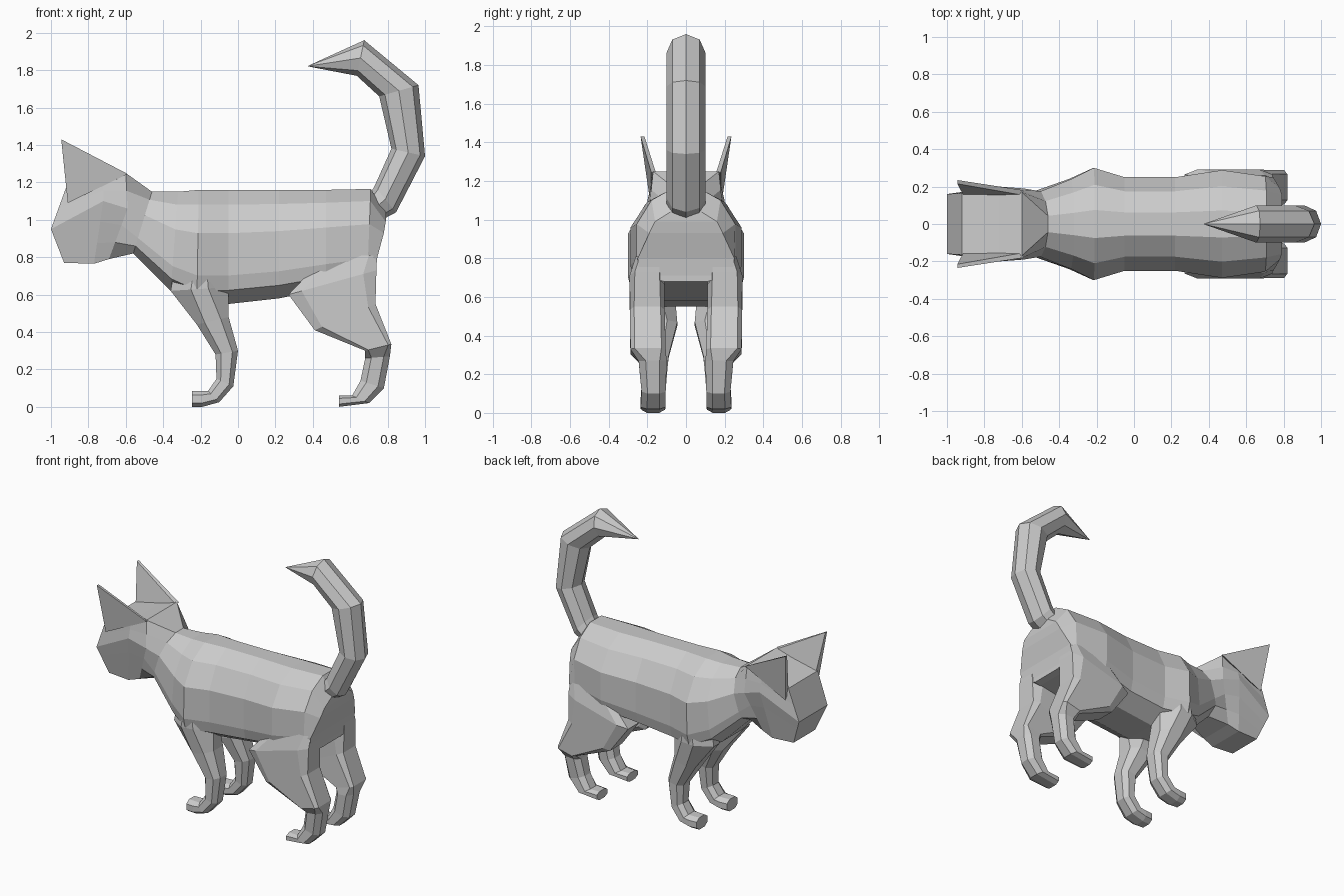
import bpy, bmesh, math
from mathutils import Vector


def loft(name, rings, mirror=False, cap_start=True):
    """Skin a list of equal-length point rings, cap the ends with strips."""
    bm = bmesh.new()
    vr = [[bm.verts.new(p) for p in r] for r in rings]
    n = len(rings[0])
    for a, b in zip(vr, vr[1:]):
        for i in range(n):
            j = (i + 1) % n
            bm.faces.new((a[i], a[j], b[j], b[i]))
    for r in ([vr[0]] if cap_start else []) + [vr[-1]]:
        if n % 2:
            bm.faces.new(r)
        else:
            for i in range(n // 2 - 1):
                bm.faces.new((r[i], r[i + 1], r[n - 2 - i], r[n - 1 - i]))
    bmesh.ops.remove_doubles(bm, verts=bm.verts, dist=0.0005)
    bmesh.ops.recalc_face_normals(bm, faces=bm.faces)
    me = bpy.data.meshes.new(name)
    bm.to_mesh(me)
    bm.free()
    ob = bpy.data.objects.new(name, me)
    bpy.context.collection.objects.link(ob)
    if mirror:
        m = ob.modifiers.new("Mirror", 'MIRROR')
        m.use_axis = (False, True, False)
    return ob


def both_sides(half):
    """Complete a half section (top to bottom) across y = 0."""
    return half + [(x, -y, z) for x, y, z in reversed(half)]


# Torso section: half profile as (width share, height share)
PROFILE = [(0.25, 1), (0.70, 0.87), (1, 0.62), (1, 0.25), (0.93, 0.12), (0.45, 0)]


def torso_ring(xt, xb, w, zb, zt):
    return both_sides([(xb + (xt - xb) * t, w * s, zb + (zt - zb) * t)
                       for s, t in PROFILE])


# Head section: top corner, cheek and jaw, with points in between
def head_ring(top, cheek, jaw):
    t, c, j = Vector(top), Vector(cheek), Vector(jaw)
    half = [t, t.lerp(c, 0.5), c, c.lerp(j, 0.33), c.lerp(j, 0.67), j]
    return both_sides([tuple(p) for p in half])


# Body: one skin from face to rump
head = [head_ring(*h) for h in [
    [(-0.92, 0.165, 1.17), (-1.00, 0.16, 0.95), (-0.93, 0.12, 0.77)],
    [(-0.72, 0.17, 1.215), (-0.72, 0.20, 1.10), (-0.77, 0.13, 0.765)],
    [(-0.60, 0.17, 1.25), (-0.59, 0.19, 1.06), (-0.69, 0.12, 0.79)]]]
torso = [torso_ring(*s) for s in [
    (-0.46, -0.56, 0.175, 0.82, 1.15),
    (-0.32, -0.36, 0.24, 0.62, 1.15),
    (-0.21, -0.22, 0.30, 0.55, 1.16),
    (-0.05, -0.05, 0.25, 0.55, 1.16),
    (0.22, 0.22, 0.25, 0.58, 1.16),
    (0.47, 0.47, 0.288, 0.63, 1.16),
    (0.71, 0.69, 0.255, 0.67, 1.165)]]
rump = both_sides([(0.79, 0.08, 1.04), (0.79, 0.16, 0.99), (0.78, 0.19, 0.93),
                   (0.745, 0.25, 0.80), (0.735, 0.24, 0.71), (0.735, 0.11, 0.68)])
loft("body", head + torso + [rump])

# Ears: thin triangular slabs
loft("ears", [
    [(-0.91, 0.185, 1.09), (-0.59, 0.18, 1.245), (-0.945, 0.235, 1.43)],
    [(-0.91, 0.15, 1.14), (-0.60, 0.155, 1.24), (-0.945, 0.215, 1.43)]], True)


# Legs: chamfered sections between a front and a back edge
def leg_ring(fx, fz, bx, bz, yi, yo, c=0.25):
    pts = []
    for s, t in [(0, c), (0, 1 - c), (c, 1), (1 - c, 1),
                 (1, 1 - c), (1, c), (1 - c, 0), (c, 0)]:
        pts.append((fx + (bx - fx) * s, yi + (yo - yi) * t, fz + (bz - fz) * s))
    return pts


loft("front_legs", [leg_ring(*s) for s in [
    (-0.33, 0.80, -0.07, 0.80, 0.07, 0.275, 0.4),
    (-0.36, 0.62, -0.05, 0.64, 0.06, 0.28, 0.35),
    (-0.22, 0.44, -0.05, 0.48, 0.045, 0.255),
    (-0.12, 0.28, 0.00, 0.30, 0.09, 0.235),
    (-0.115, 0.15, -0.025, 0.11, 0.105, 0.23),
    (-0.16, 0.085, -0.10, 0.025, 0.105, 0.235),
    (-0.19, 0.085, -0.19, 0.00, 0.105, 0.235),
    (-0.245, 0.085, -0.245, 0.00, 0.11, 0.23)]], True, False)

loft("hind_legs", [leg_ring(*s) for s in [
    (0.47, 0.81, 0.74, 0.81, 0.12, 0.26, 0.15),
    (0.27, 0.60, 0.74, 0.73, 0.11, 0.292, 0.15),
    (0.41, 0.41, 0.735, 0.55, 0.11, 0.29, 0.12),
    (0.68, 0.30, 0.82, 0.335, 0.105, 0.288, 0.12),
    (0.68, 0.26, 0.812, 0.27, 0.10, 0.245),
    (0.655, 0.14, 0.78, 0.10, 0.105, 0.23),
    (0.61, 0.06, 0.70, 0.02, 0.105, 0.235),
    (0.54, 0.06, 0.54, 0.00, 0.11, 0.23)]], True, False)

# Tail: octagonal tube between inner and outer edge points, ending in a tip
edges = [((0.70, 1.13), (0.77, 1.00)), ((0.73, 1.18), (0.845, 1.04)),
         ((0.82, 1.38), (1.00, 1.34)), ((0.755, 1.66), (0.965, 1.72)),
         ((0.635, 1.77), (0.675, 1.96)), ((0.375, 1.82), (0.376, 1.824))]
tail = []
for k, (a, b) in enumerate(edges):
    c = Vector(((a[0] + b[0]) / 2, 0, (a[1] + b[1]) / 2))
    h = Vector(((b[0] - a[0]) / 2, 0, (b[1] - a[1]) / 2))
    w = Vector((0, 0.002 if k == 5 else 0.1, 0))
    tail.append([c + h * math.cos(i * math.pi / 4) + w * math.sin(i * math.pi / 4)
                 for i in range(8)])
loft("tail", tail, cap_start=False)
